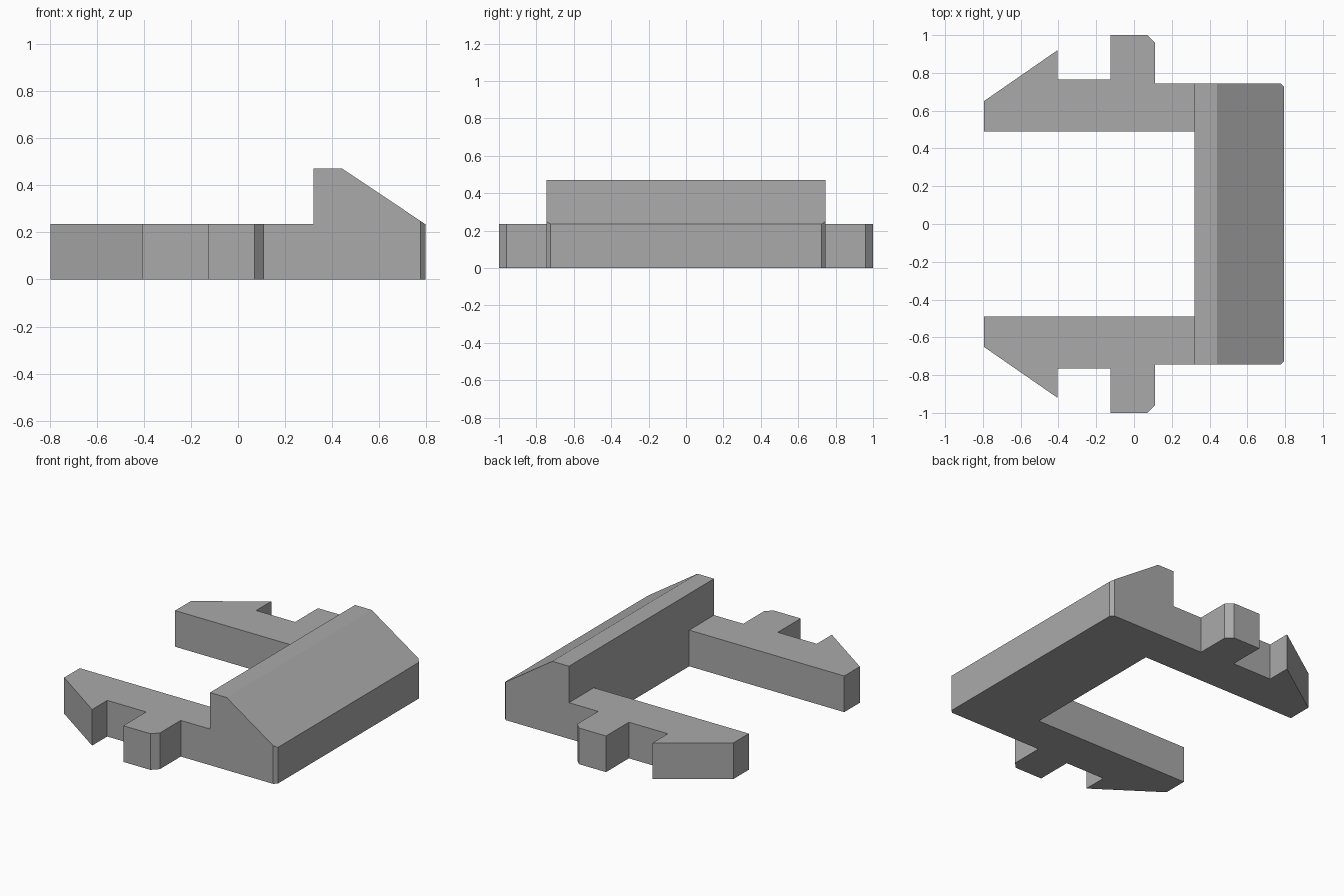
import bpy
import bmesh
from mathutils import Vector

cube = bpy.data.objects.get("Cube")
if cube:
    bpy.data.objects.remove(cube, do_unlink=True)

grey = bpy.data.materials.new("plain_grey")
grey.use_nodes = True
colour = (0.4, 0.4, 0.4, 1)
grey.diffuse_color = colour
grey.node_tree.nodes["Principled BSDF"].inputs["Base Color"].default_value = colour


def extrude_profile(name, points, direction, chamfer_x=None):
    """Extrude a closed outline; optionally chamfer upright edges at one x."""
    bm = bmesh.new()
    face = bm.faces.new([bm.verts.new(p) for p in points])
    grown = bmesh.ops.extrude_face_region(bm, geom=[face], use_keep_orig=True)
    verts = [g for g in grown["geom"] if isinstance(g, bmesh.types.BMVert)]
    bmesh.ops.translate(bm, verts=verts, vec=Vector(direction))
    bmesh.ops.recalc_face_normals(bm, faces=bm.faces[:])
    if chamfer_x is not None:
        edges = [e for e in bm.edges
                 if all(abs(v.co.x - chamfer_x) < 1e-4 for v in e.verts)
                 and abs(e.verts[0].co.y - e.verts[1].co.y) < 1e-4]
        bmesh.ops.bevel(bm, geom=edges, offset=0.02, segments=1, affect='EDGES')
    mesh = bpy.data.meshes.new(name)
    bm.to_mesh(mesh)
    bm.free()
    mesh.materials.append(grey)
    obj = bpy.data.objects.new(name, mesh)
    bpy.context.collection.objects.link(obj)
    return obj


# Sloped crossbar with two chamfered outer corners
HALF, BACK, ARM_TOP = 0.745, 0.32, 0.235
bar = [(BACK, 0), (0.795, 0), (0.795, ARM_TOP), (0.44, 0.472), (BACK, 0.472)]
extrude_profile("crossbar", [(x, -HALF, z) for x, z in bar],
                (0, 2 * HALF, 0), chamfer_x=0.795)

# Pair of arms, each with a locating tab and a barbed tip
arm = [(BACK, 0.49), (BACK, HALF), (0.11, HALF), (0.11, 0.96), (0.07, 1),
       (-0.125, 1), (-0.125, 0.765), (-0.405, 0.765), (-0.405, 0.92),
       (-0.795, 0.65), (-0.795, 0.49)]
for name, side in (("front_arm", -1), ("back_arm", 1)):
    extrude_profile(name, [(x, side * y, 0) for x, y in arm], (0, 0, ARM_TOP))
